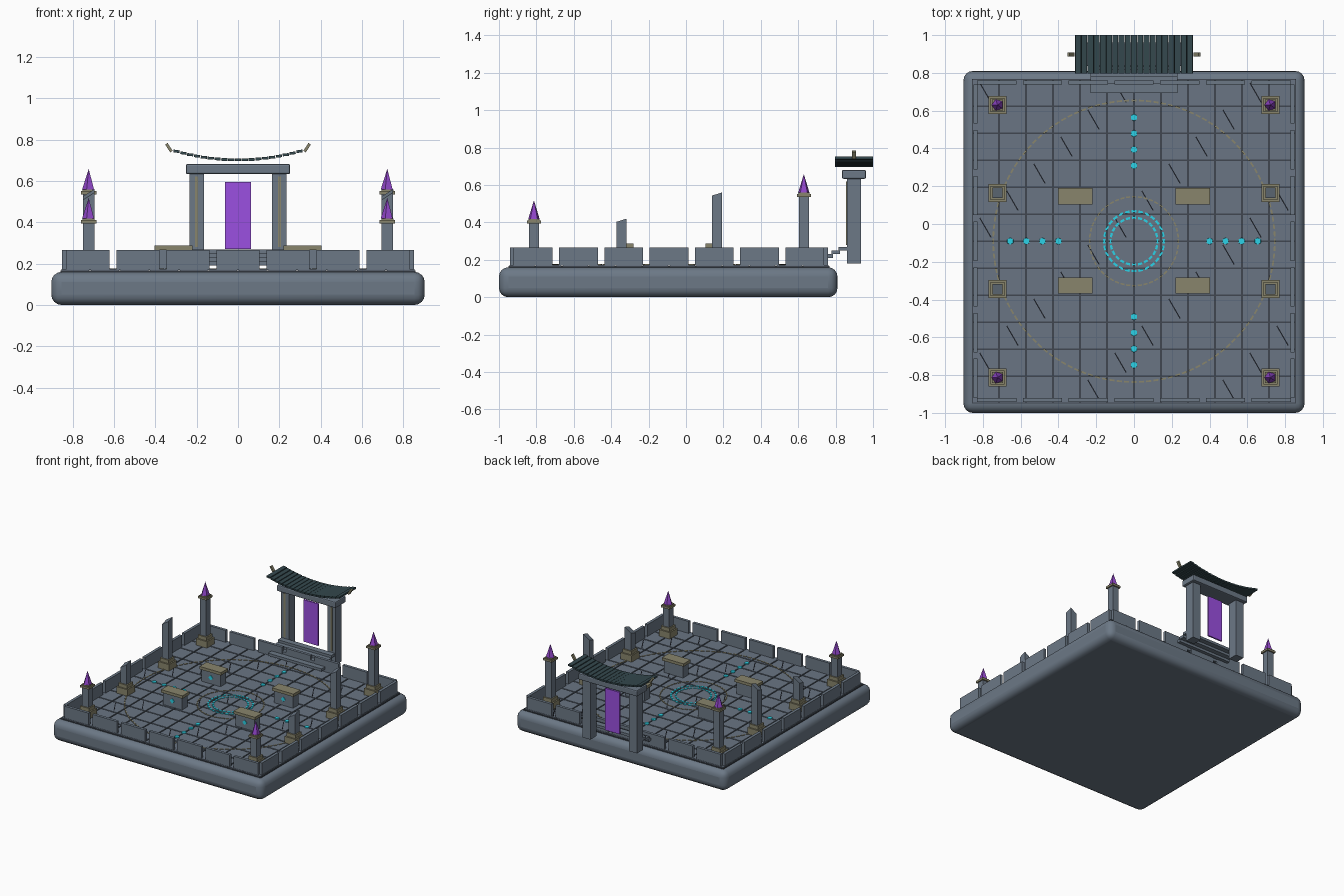
import bpy, bmesh, math
from mathutils import Matrix

if "Cube" in bpy.data.objects:
    bpy.data.objects.remove(bpy.data.objects["Cube"])

CY = -0.091          # centre of the courtyard in y
FLOOR = 0.173        # top of the paving


def material(name, rgb):
    m = bpy.data.materials.new(name)
    m.diffuse_color = (*rgb, 1)
    m.use_nodes = True
    m.node_tree.nodes["Principled BSDF"].inputs["Base Color"].default_value = m.diffuse_color
    return m


SLATE = material("slate stone", (0.15, 0.19, 0.24))
PAVING = material("paving stone", (0.142, 0.178, 0.228))
SEAM = material("dark seam", (0.05, 0.062, 0.08))
CRACK = material("black crack", (0.012, 0.014, 0.02))
ROOF = material("dark teal roof", (0.034, 0.065, 0.075))
OLIVE = material("aged bronze", (0.25, 0.235, 0.15))
CYAN = material("cyan glow", (0.025, 0.65, 0.8))
PURPLE = material("portal purple", (0.33, 0.08, 0.75))
CRYSTAL = material("crystal purple", (0.28, 0.06, 0.58))


def finish(bm, name, mat, bevel=0, segments=1):
    mesh = bpy.data.meshes.new(name)
    bm.to_mesh(mesh)
    bm.free()
    ob = bpy.data.objects.new(name, mesh)
    bpy.context.collection.objects.link(ob)
    mesh.materials.append(mat)
    if bevel:
        b = ob.modifiers.new("bevel", "BEVEL")
        b.width, b.segments = bevel, segments
    return ob


def add_box(bm, x, y, z, sx, sy, sz, rot=None):
    """Box centred at x, y and standing on z; rot turns it about its centre."""
    m = Matrix.Translation((x, y, z + sz / 2)) @ (rot or Matrix()) @ Matrix.Diagonal((sx, sy, sz, 1))
    return bmesh.ops.create_cube(bm, size=1, matrix=m)["verts"]


def boxes(name, mat, items, bevel=0, segments=1):
    bm = bmesh.new()
    for it in items:
        add_box(bm, *it)
    return finish(bm, name, mat, bevel, segments)


def ring(name, mat, radius, width, dashes):
    """Dashed thin circle inlaid in the paving."""
    step = 2 * math.pi / dashes
    return boxes(name, mat, [
        (radius * math.cos(i * step), CY + radius * math.sin(i * step), FLOOR - 0.003,
         width, radius * step * 0.7, 0.007, Matrix.Rotation(i * step, 4, "Z"))
        for i in range(dashes)])


# Rounded foundation
base = boxes("foundation", SLATE, [(0, -0.095, 0, 1.806, 1.81, 0.16)], 0.05, 4)
bpy.context.view_layer.objects.active = base
base.select_set(True)
bpy.ops.object.shade_smooth_by_angle(angle=math.radians(35))

# Paving over a dark bed
N, PITCH = 12, 0.143
centre = lambda i: (i - (N - 1) / 2) * PITCH
boxes("paving_bed", SEAM, [(0, CY, 0.155, 1.716, 1.716, 0.011)])
boxes("paving_tiles", PAVING, [(centre(i), CY + centre(j), 0.158, 0.134, 0.134, FLOOR - 0.158)
                               for i in range(N) for j in range(N)])

# Diagonal cracks on every fifth tile diagonal
boxes("floor_cracks", CRACK, [(centre(i), CY - centre(j), FLOOR - 0.003, 0.006, 0.12, 0.006,
                               Matrix.Rotation(math.radians(30), 4, "Z"))
                              for i in range(N) for j in range(N) if (i + j) % 5 == 0])

# Inlaid circles
ring("outer_circle", OLIVE, 0.745, 0.009, 120)
ring("middle_circle", OLIVE, 0.235, 0.008, 48)
ring("glow_circle_outer", CYAN, 0.158, 0.012, 28)
ring("glow_circle_inner", CYAN, 0.124, 0.012, 24)

# Glowing floor studs along four arms
bm = bmesh.new()
for k in range(4):
    for s in range(4):
        a, r = k * math.pi / 2, 0.4 + 0.085 * s
        bmesh.ops.create_cone(bm, cap_ends=True, segments=6, radius1=0.019, radius2=0.018, depth=0.008,
                              matrix=Matrix.Translation((r * math.cos(a), CY + r * math.sin(a), FLOOR + 0.002)))
finish(bm, "floor_studs", CYAN)

# Segmented perimeter wall
wall = []
for k in range(-3, 4):
    for s in (-1, 1):
        wall.append((k * 0.242, CY + s * 0.84, 0.169, 0.208, 0.022, 0.096))
        wall.append((s * 0.84, CY + k * 0.242, 0.169, 0.022, 0.208, 0.096))
boxes("perimeter_wall", SLATE, wall)

# Altar blocks with bronze lids and a glowing mark
spots = [(sx * 0.311, y) for sx in (-1, 1) for y in (0.147, -0.325)]
boxes("altar_blocks", SLATE, [(x, y, FLOOR, 0.165, 0.07, 0.095) for x, y in spots])
boxes("altar_lids", OLIVE, [(x, y, 0.266, 0.184, 0.086, 0.022) for x, y in spots])
boxes("altar_marks", CYAN, [(x, y - 0.036, 0.208, 0.027, 0.007, 0.027, Matrix.Rotation(math.pi / 4, 4, "Y"))
                            for x, y in spots])

# Pillars: crystal lanterns in the corners, broken shafts between
PX = 0.722
plinths = []
for sx in (-1, 1):
    for y in (0.63, 0.165, -0.345, -0.813):
        plinths += [(sx * PX, y, FLOOR, 0.095, 0.095, 0.05), (sx * PX, y, 0.22, 0.074, 0.074, 0.03)]
boxes("pillar_plinths", OLIVE, plinths)

shafts, caps = [], []
crystals = bmesh.new()
for sx in (-1, 1):
    for y, top in ((0.63, 0.535), (-0.813, 0.395)):
        shafts.append((sx * PX, y, 0.24, 0.054, 0.054, top - 0.24))
        caps += [(sx * PX, y, top, 0.074, 0.074, 0.016), (sx * PX, y, top + 0.016, 0.058, 0.058, 0.008)]
        bmesh.ops.create_cone(crystals, cap_ends=True, segments=5, radius1=0.032, radius2=0, depth=0.1,
                              matrix=Matrix.Translation((sx * PX, y, top + 0.073)) @ Matrix.Rotation(math.pi / 2, 4, "Z"))
boxes("lantern_shafts", SLATE, shafts)
boxes("lantern_caps", OLIVE, caps)
finish(crystals, "lantern_crystals", CRYSTAL)

bm = bmesh.new()
for sx in (-1, 1):
    for y, top in ((0.165, 0.56), (-0.345, 0.42)):
        for v in add_box(bm, sx * PX, y, 0.24, 0.054, 0.054, top - 0.24):
            if v.co.z > 0.3:        # slanted break
                v.co.z -= (0.017 if v.co.y < y else 0) + (0.035 if v.co.x < sx * PX else 0)
finish(bm, "broken_shafts", SLATE)

# Steps climbing to the gate
boxes("gate_steps", SLATE, [(0, 0.725 + 0.038 * k, 0.192 + 0.019 * k, 0.46, 0.062 if k == 0 else 0.046, 0.02)
                            for k in range(4)])

# Gate posts, lintel and portal
GY = 0.898
boxes("gate_posts", SLATE, [(s * 0.2, GY, 0.18, 0.07, 0.075, 0.46) for s in (-1, 1)])
boxes("post_trim", OLIVE, [(s * 0.2, GY - 0.039, 0.28, 0.014, 0.007, 0.34) for s in (-1, 1)])
boxes("gate_lintel", SLATE, [(0, GY, 0.633, 0.505, 0.128, 0.048)], 0.008, 2)
boxes("portal_panel", PURPLE, [(0, GY, 0.27, 0.125, 0.012, 0.325)])

# Upswept roof of separate slats
roof = []
for i in range(-9, 10):
    x = i * 0.033
    tilt = Matrix.Rotation(-math.atan(0.045 * x / 0.31 ** 2), 4, "Y")
    roof.append((x, GY, 0.695 + 0.045 * (x / 0.31) ** 2, 0.03, 0.204, 0.013, tilt))
boxes("roof_slats", ROOF, roof)

# Bronze horns at the roof ends
boxes("roof_horns", OLIVE, [(s * 0.334, GY, 0.738, 0.014, 0.02, 0.045, Matrix.Rotation(s * math.radians(33), 4, "Y"))
                            for s in (-1, 1)])
